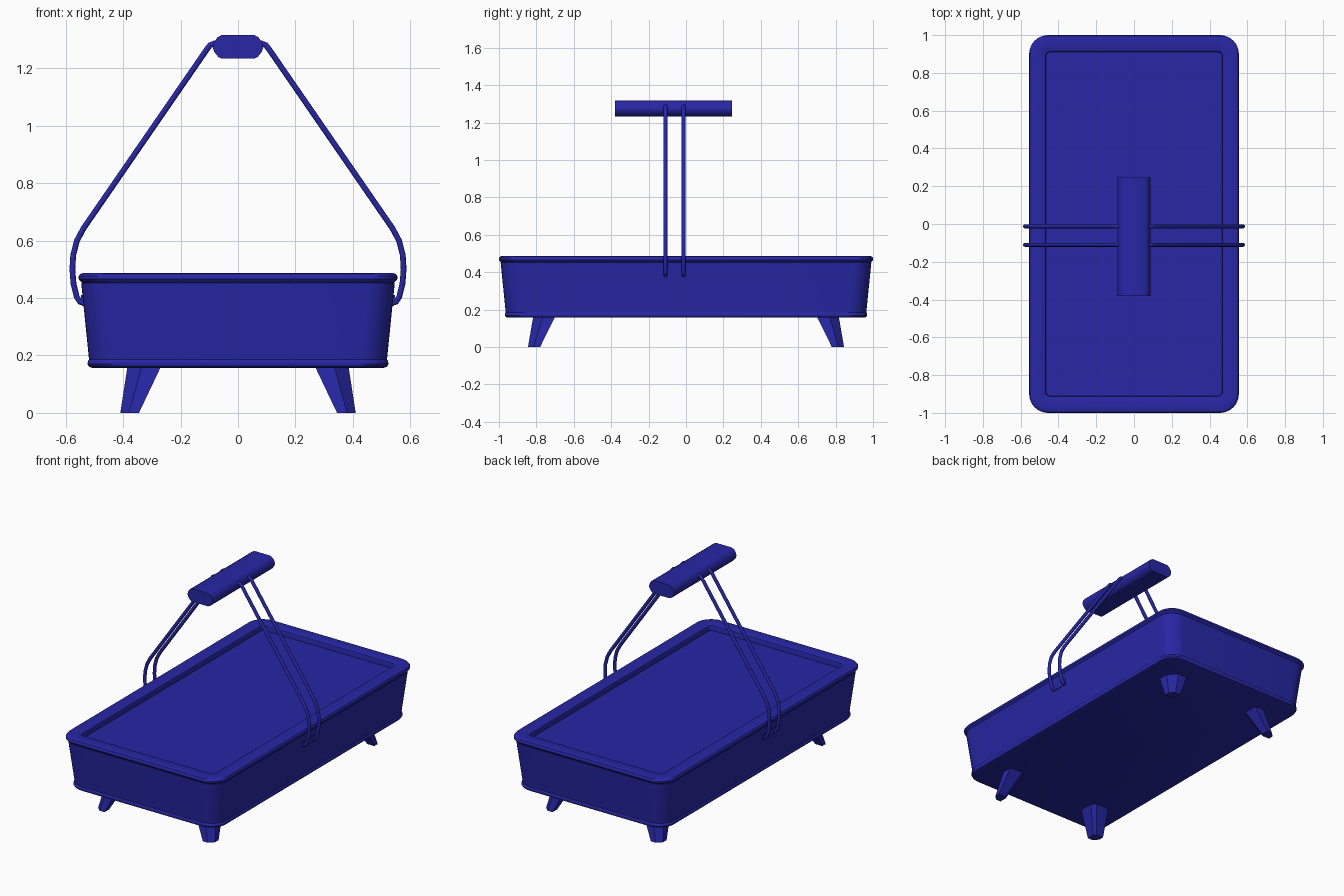
import bpy, bmesh, math

if "Cube" in bpy.data.objects:
    bpy.data.objects.remove(bpy.data.objects["Cube"])

blue = bpy.data.materials.new("blue_paint")
blue.diffuse_color = (0.02, 0.02, 0.38, 1)
blue.use_nodes = True
blue.node_tree.nodes["Principled BSDF"].inputs["Base Color"].default_value = blue.diffuse_color


def loft(name, rings, caps=True, loop=False, smooth=True):
    """Skin a list of equal-length point rings."""
    bm = bmesh.new()
    vs = [[bm.verts.new(p) for p in r] for r in rings]
    n = len(rings[0])
    pairs = list(zip(vs, vs[1:])) + ([(vs[-1], vs[0])] if loop else [])
    for a, b in pairs:
        for i in range(n):
            j = (i + 1) % n
            bm.faces.new((a[i], a[j], b[j], b[i]))
    if caps:
        bm.faces.new(vs[0][::-1])
        bm.faces.new(vs[-1])
    bmesh.ops.recalc_face_normals(bm, faces=bm.faces)
    me = bpy.data.meshes.new(name)
    bm.to_mesh(me)
    bm.free()
    ob = bpy.data.objects.new(name, me)
    bpy.context.collection.objects.link(ob)
    me.materials.append(blue)
    if smooth:
        bpy.ops.object.select_all(action='DESELECT')
        ob.select_set(True)
        bpy.context.view_layer.objects.active = ob
        bpy.ops.object.shade_smooth_by_angle(angle=math.radians(35))
    return ob


def round_rect(hx, z, r=0.10, steps=8):
    """Rounded rectangle ring; the tray is 0.445 longer than wide each way."""
    hy, pts = hx + 0.445, []
    for k, (sx, sy) in enumerate([(1, 1), (-1, 1), (-1, -1), (1, -1)]):
        for i in range(steps + 1):
            a = math.pi / 2 * (k + i / steps)
            pts.append((sx * (hx - r) + r * math.cos(a),
                        sy * (hy - r) + r * math.sin(a), z))
    return pts


# Tapered tray with a rounded lower edge and closed, recessed top
loft("tray_body", [round_rect(x, z) for x, z in [
    (0.508, 0.157), (0.519, 0.161), (0.524, 0.170), (0.523, 0.180),
    (0.519, 0.186), (0.546, 0.452)]])

# Rolled rim around the top
loft("tray_rim", [round_rect(x, z, r) for x, z, r in [
    (0.542, 0.452, 0.1), (0.550, 0.459, 0.1), (0.555, 0.466, 0.1),
    (0.555, 0.476, 0.1), (0.550, 0.484, 0.1), (0.540, 0.487, 0.09),
    (0.476, 0.487, 0.03), (0.468, 0.483, 0.022), (0.465, 0.476, 0.02),
    (0.465, 0.450, 0.02)]], caps=False, loop=True)


# Splayed legs with a chamfered outer corner
def leg_ring(sx, sy, x0, x1, y0, y1, z, c):
    pts = [(x0 + c / 2, y0), (x1, y0), (x1, y1 - c), (x1 - c, y1), (x0, y1), (x0, y0 + c / 2)]
    return [(sx * x, sy * y, z) for x, y in pts]


for sy, end in ((-1, "front"), (1, "back")):
    for sx, side in ((-1, "left"), (1, "right")):
        loft(f"{end}_{side}_leg", [
            leg_ring(sx, sy, 0.345, 0.41, 0.78, 0.845, 0.0, 0.03),
            leg_ring(sx, sy, 0.268, 0.385, 0.70, 0.817, 0.162, 0.05)], smooth=False)

# Pair of bent wire handles passing through the grip
half = [(0.53, 0.382), (0.55, 0.386), (0.562, 0.405), (0.573, 0.45), (0.577, 0.50),
        (0.574, 0.55), (0.561, 0.60), (0.538, 0.643), (0.108, 1.267),
        (0.097, 1.281), (0.08, 1.288)]
path = half + [(-x, z) for x, z in reversed(half)]
for name, y in (("front_wire", -0.11), ("back_wire", -0.013)):
    cu = bpy.data.curves.new(name, 'CURVE')
    cu.dimensions = '3D'
    cu.bevel_depth = 0.0105
    cu.bevel_resolution = 3
    cu.use_fill_caps = True
    sp = cu.splines.new('POLY')
    sp.points.add(len(path) - 1)
    for p, (x, z) in zip(sp.points, path):
        p.co = (x, y, z, 1)
    sp.use_smooth = True
    cu.materials.append(blue)
    bpy.context.collection.objects.link(bpy.data.objects.new(name, cu))

# Anchor plates joining the wires to the tray sides
for sx, side in ((-1, "left"), (1, "right")):
    prof = [(0.530, 0.372), (0.543, 0.372), (0.547, 0.41), (0.530, 0.41)]
    loft(f"{side}_anchor", [[(sx * x, y, z) for x, z in prof] for y in (-0.122, 0.0)],
         smooth=False)

# Grip bar with a softened hexagonal section
right = [(0.055, 1.234), (0.068, 1.239), (0.083, 1.258), (0.088, 1.274),
         (0.084, 1.290), (0.072, 1.308), (0.056, 1.317)]
section = right + [(-x, z) for x, z in reversed(right)]
loft("grip", [[(x, y, z) for x, z in section] for y in (-0.38, 0.245)])
